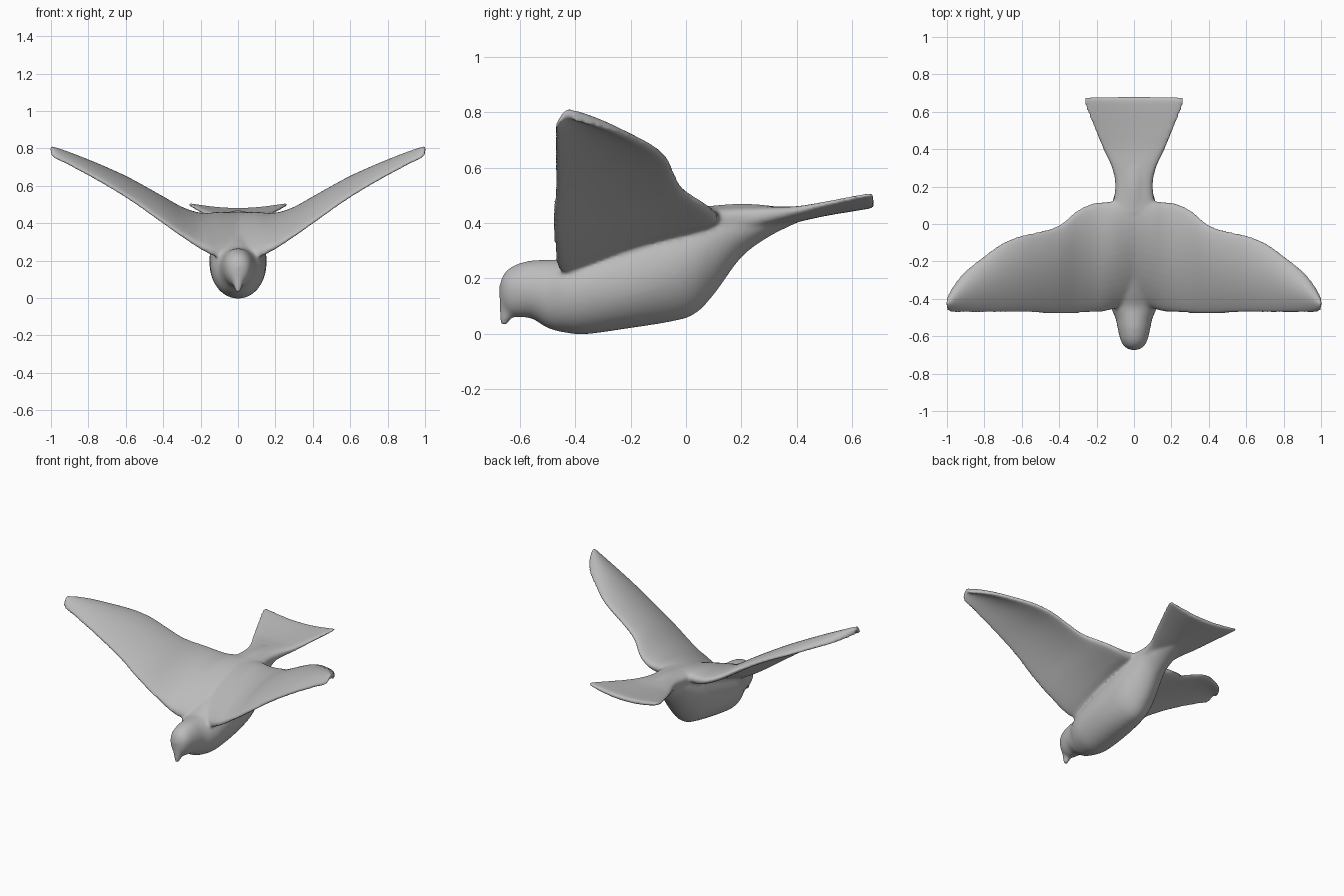
import bpy, bmesh
from math import sin, cos, pi, copysign
from mathutils import Matrix, Vector

cube = bpy.data.objects.get("Cube")
if cube:
    bpy.data.objects.remove(cube, do_unlink=True)

SEG = 40
ANGLES = [2 * pi * i / SEG for i in range(SEG)]


def refine(rows, steps=6):
    """Smoothly interpolate a table of cross-section settings."""
    out = []
    for i in range(len(rows) - 1):
        p0, p1 = rows[max(i - 1, 0)], rows[i]
        p2, p3 = rows[i + 1], rows[min(i + 2, len(rows) - 1)]
        for k in range(steps):
            t = k / steps
            out.append([b + t * (c - a) / 2 + t * t * (a - 2.5 * b + 2 * c - d / 2)
                        + t ** 3 * (1.5 * (b - c) + (d - a) / 2)
                        for a, b, c, d in zip(p0, p1, p2, p3)])
    return out + [list(rows[-1])]


def loft(bm, rows, section):
    """Skin a closed tube through the section made from every row."""
    rings = [[bm.verts.new(section(a, *row)) for a in ANGLES] for row in refine(rows)]
    for r0, r1 in zip(rings, rings[1:]):
        for i in range(SEG):
            j = (i + 1) % SEG
            bm.faces.new((r0[i], r0[j], r1[j], r1[i]))
    bm.faces.new(rings[0][::-1])
    bm.faces.new(rings[-1])


def blunt(a):
    """Sine with fuller shoulders, for sheets with rounded edges."""
    return copysign(abs(sin(a)) ** 0.65, sin(a))


def body_section(a, y, w, low, mid, top, keel):
    if sin(a) > 0:
        return (w * cos(a), y, mid + (top - mid) * sin(a))
    return (w * cos(a) * (1 - keel * sin(a) ** 2), y, mid + (mid - low) * sin(a))


def wing_section(side):
    def section(a, x, y_lead, y_trail, z_lead, z_trail, thick):
        s = (1 - cos(a)) / 2
        arch = 0.038 * sin(a) ** 2
        z = z_lead + (z_trail - z_lead) * s + arch
        return (side * x, y_lead + (y_trail - y_lead) * s, z + thick / 2 * blunt(a))
    return section


def tail_section(a, y, w, z, thick, lift):
    return (w * cos(a), y, z + lift * cos(a) ** 2 + thick / 2 * blunt(a))


bm = bmesh.new()

# Head, breast and rump: y, half width, bottom, widest height, top, keel
loft(bm, [
    (-.674, .015, .12, .15, .175, 0), (-.657, .05, .08, .16, .217, 0),
    (-.62, .072, .06, .165, .247, 0), (-.56, .087, .055, .16, .264, 0),
    (-.5, .10, .02, .15, .267, 0), (-.44, .127, .004, .15, .272, 0),
    (-.36, .145, -.002, .16, .31, 0), (-.2, .153, .02, .19, .38, .03),
    (-.05, .148, .044, .24, .43, .08), (.03, .137, .07, .28, .452, .13),
    (.1, .12, .14, .33, .463, .18), (.2, .095, .275, .385, .469, .2),
    (.3, .085, .35, .41, .463, .15), (.4, .05, .40, .425, .445, 0)], body_section)

# Short hooked beak pointing down
base, tip = Vector((0, -.622, .16)), Vector((0, -.662, .03))
axis = tip - base
turn = axis.to_track_quat('Z', 'Y').to_matrix().to_4x4()
bmesh.ops.create_cone(bm, cap_ends=True, segments=20, radius1=.056, radius2=.012,
                      depth=axis.length,
                      matrix=Matrix.Translation((base + tip) / 2) @ turn)

# Wings: x, leading y, trailing y, leading z, trailing z, thickness
wing = [
    (0, -.41, .12, .23, .435, .08), (.1, -.45, .12, .235, .425, .11),
    (.16, -.468, .117, .255, .42, .10), (.22, -.472, .11, .285, .43, .08),
    (.3, -.478, .075, .335, .46, .066),
    (.4, -.481, -.005, .405, .515, .06), (.5, -.478, -.038, .475, .57, .055),
    (.6, -.474, -.06, .543, .62, .052), (.7, -.475, -.10, .604, .66, .05),
    (.8, -.475, -.17, .66, .697, .046), (.9, -.475, -.25, .712, .73, .042),
    (.96, -.474, -.32, .74, .75, .038), (.99, -.468, -.37, .755, .758, .034),
    (1.004, -.456, -.40, .761, .762, .025)]
for side in (-1, 1):
    loft(bm, wing, wing_section(side))

# Fanned tail: y, half width, height, thickness, raised corners
loft(bm, [
    (.06, .12, .41, .10, 0), (.2, .10, .412, .10, .005), (.3, .118, .42, .08, .01),
    (.4, .165, .43, .056, .016), (.5, .208, .445, .042, .024),
    (.6, .249, .459, .036, .032), (.655, .268, .466, .032, .036),
    (.68, .264, .467, .024, .034)], tail_section)

bmesh.ops.recalc_face_normals(bm, faces=bm.faces)
mesh = bpy.data.meshes.new("bird")
bm.to_mesh(mesh)
bm.free()
bird = bpy.data.objects.new("bird", mesh)
bpy.context.collection.objects.link(bird)

# Fuse the parts into one soft skin
fuse = bird.modifiers.new("fuse", 'REMESH')
fuse.mode = 'VOXEL'
fuse.voxel_size = 0.009
fuse.use_smooth_shade = True
soften = bird.modifiers.new("soften", 'SMOOTH')
soften.factor = 0.5
soften.iterations = 10

# Plain grey
grey = bpy.data.materials.new("plain grey")
grey.use_nodes = True
colour = (0.5, 0.5, 0.5, 1)
grey.diffuse_color = colour
grey.node_tree.nodes["Principled BSDF"].inputs["Base Color"].default_value = colour
mesh.materials.append(grey)
for poly in mesh.polygons:
    poly.use_smooth = True
